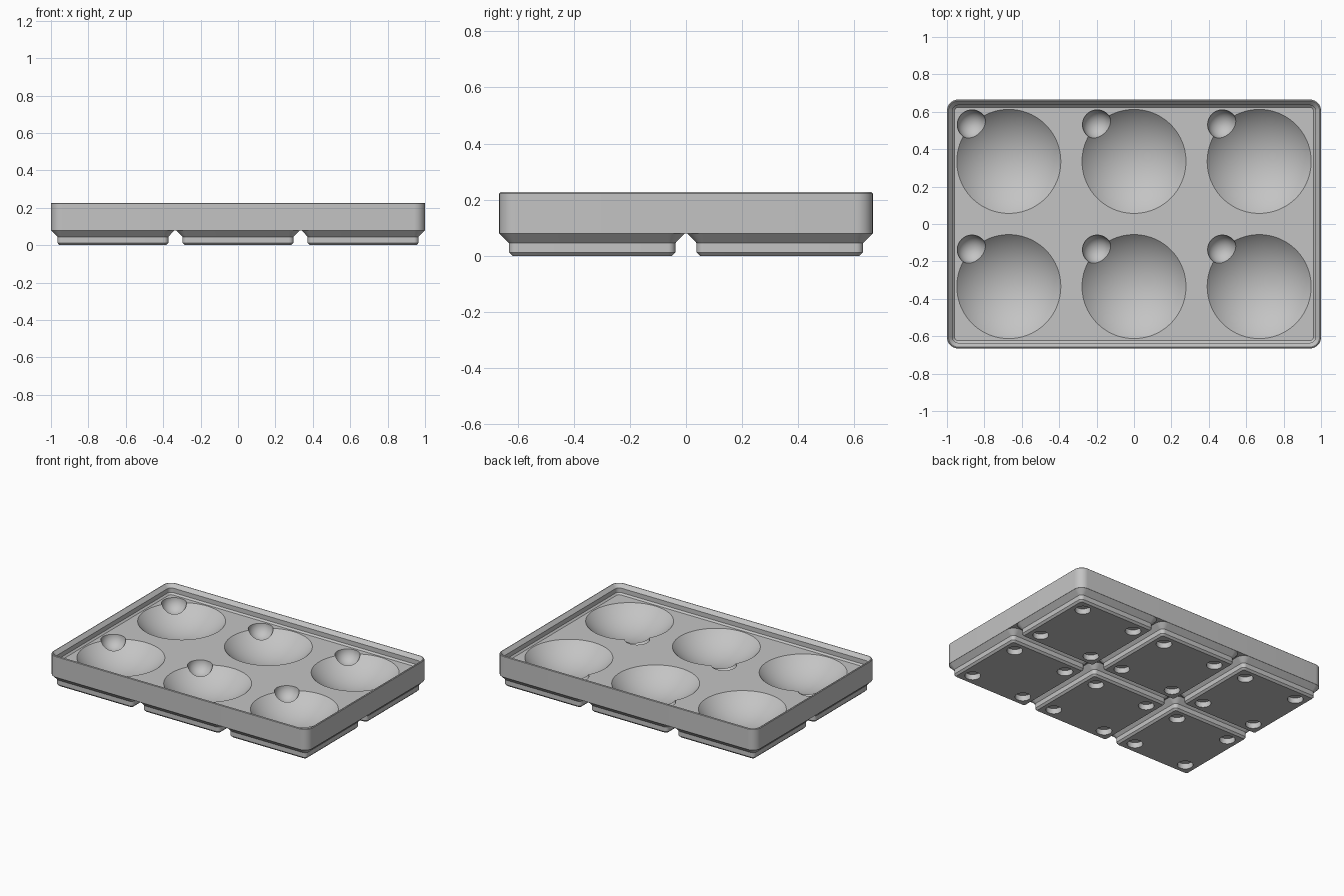
import bpy, bmesh
from math import sin, cos, pi, atan, radians

old = bpy.data.objects.get("Cube")
if old:
    bpy.data.objects.remove(old, do_unlink=True)

PITCH = 0.6693                      # cell spacing
HALF_X, HALF_Y = 1.0, 0.6655        # tray half sizes
BASE, FLOOR, TOP = 0.0795, 0.161, 0.227
BOWL_R, BOWL_D, SCOOP_R = 0.278, 0.12, 0.079
CELLS = [(i * PITCH, j * PITCH) for i in (-1, 0, 1) for j in (-0.5, 0.5)]

grey = bpy.data.materials.new("plain grey")
grey.use_nodes = True
colour = (0.55, 0.55, 0.55, 1)
grey.diffuse_color = colour
grey.node_tree.nodes["Principled BSDF"].inputs["Base Color"].default_value = colour


def rounded_rect(cx, cy, z, hx, hy, r, steps=10):
    """Ring of points round a rectangle with rounded corners."""
    ring = []
    for k, (sx, sy) in enumerate([(1, 1), (-1, 1), (-1, -1), (1, -1)]):
        for s in range(steps + 1):
            a = (k + s / steps) * pi / 2
            ring.append((cx + sx * (hx - r) + r * cos(a),
                         cy + sy * (hy - r) + r * sin(a), z))
    return ring


def circle(cx, cy, z, r, n):
    return [(cx + r * cos(2 * pi * k / n), cy + r * sin(2 * pi * k / n), z)
            for k in range(n)]


def loft(bm, rings):
    """Closed solid through a stack of rings."""
    rows = [[bm.verts.new(p) for p in ring] for ring in rings]
    n = len(rows[0])
    for a, b in zip(rows, rows[1:]):
        for k in range(n):
            m = (k + 1) % n
            bm.faces.new((a[k], a[m], b[m], b[k]))
    bm.faces.new(rows[0][::-1])
    bm.faces.new(rows[-1])


def solid(name, stacks):
    bm = bmesh.new()
    for rings in stacks:
        loft(bm, rings)
    bmesh.ops.recalc_face_normals(bm, faces=bm.faces)
    mesh = bpy.data.meshes.new(name)
    bm.to_mesh(mesh)
    bm.free()
    mesh.materials.append(grey)
    ob = bpy.data.objects.new(name, mesh)
    bpy.context.collection.objects.link(ob)
    return ob


# Tray body with stepped stacking lip: (inset, height)
lip = [(0, BASE), (0, TOP - 0.004), (0.004, TOP), (0.008, TOP),
       (0.0303, TOP - 0.024), (0.0303, FLOOR + 0.0111), (0.0414, FLOOR)]
tray = solid("tray", [[rounded_rect(0, 0, z, HALF_X - i, HALF_Y - i, 0.06 - i)
                       for i, z in lip]])

# Stepped feet: (half size, height, corner radius)
foot = [(0.284, 0, 0.0128), (0.2965, 0.0127, 0.0255), (0.2965, 0.045, 0.0255),
        (0.330, 0.0797, 0.0594), (0.32, 0.09, 0.05)]
feet = solid("feet", [[rounded_rect(x, y, z, h, h, r) for h, z, r in foot]
                      for x, y in CELLS])

# Round bowls: shallow spherical caps with a straight neck above the floor
sphere_r = (BOWL_R ** 2 + BOWL_D ** 2) / (2 * BOWL_D)
rim_angle = 2 * atan(BOWL_D / BOWL_R)
curve = [(sphere_r * sin(rim_angle * t / 20),
          FLOOR - BOWL_D + sphere_r * (1 - cos(rim_angle * t / 20)))
         for t in range(21)]
curve[0] = (0.004, curve[0][1])
curve.append((BOWL_R, FLOOR + 0.02))
bowls = solid("bowl_cutter", [[circle(x, y, z, r, 96) for r, z in curve]
                              for x, y in CELLS])

# Finger scoops: small balls centred on each bowl's back corner rim
off = BOWL_R * cos(pi / 4)
ball = [(max(SCOOP_R * sin(pi * t / 24), 0.002), FLOOR - SCOOP_R * cos(pi * t / 24))
        for t in range(25)]
scoops = solid("scoop_cutter", [[circle(x - off, y + off, z, r, 48) for r, z in ball]
                                for x, y in CELLS])

# Round recesses under the corners of each foot
holes = solid("recess_cutter", [[circle(x + sx * 0.207, y + sy * 0.207, z, 0.05, 32)
                                 for z in (-0.02, 0.038)]
                                for x, y in CELLS for sx in (-1, 1) for sy in (-1, 1)])

# Combine everything and bake the result
helpers = [(feet, 'UNION'), (bowls, 'DIFFERENCE'),
           (scoops, 'DIFFERENCE'), (holes, 'DIFFERENCE')]
for ob, op in helpers:
    mod = tray.modifiers.new(ob.name, 'BOOLEAN')
    mod.operation, mod.object, mod.solver = op, ob, 'EXACT'
    ob.hide_render = True
bpy.context.view_layer.update()
graph = bpy.context.evaluated_depsgraph_get()
baked = bpy.data.meshes.new_from_object(tray.evaluated_get(graph))
tray.modifiers.clear()
tray.data = baked
for ob, op in helpers:
    bpy.data.objects.remove(ob, do_unlink=True)

bpy.ops.object.select_all(action='DESELECT')
tray.select_set(True)
bpy.context.view_layer.objects.active = tray
bpy.ops.object.shade_smooth_by_angle(angle=radians(25))
